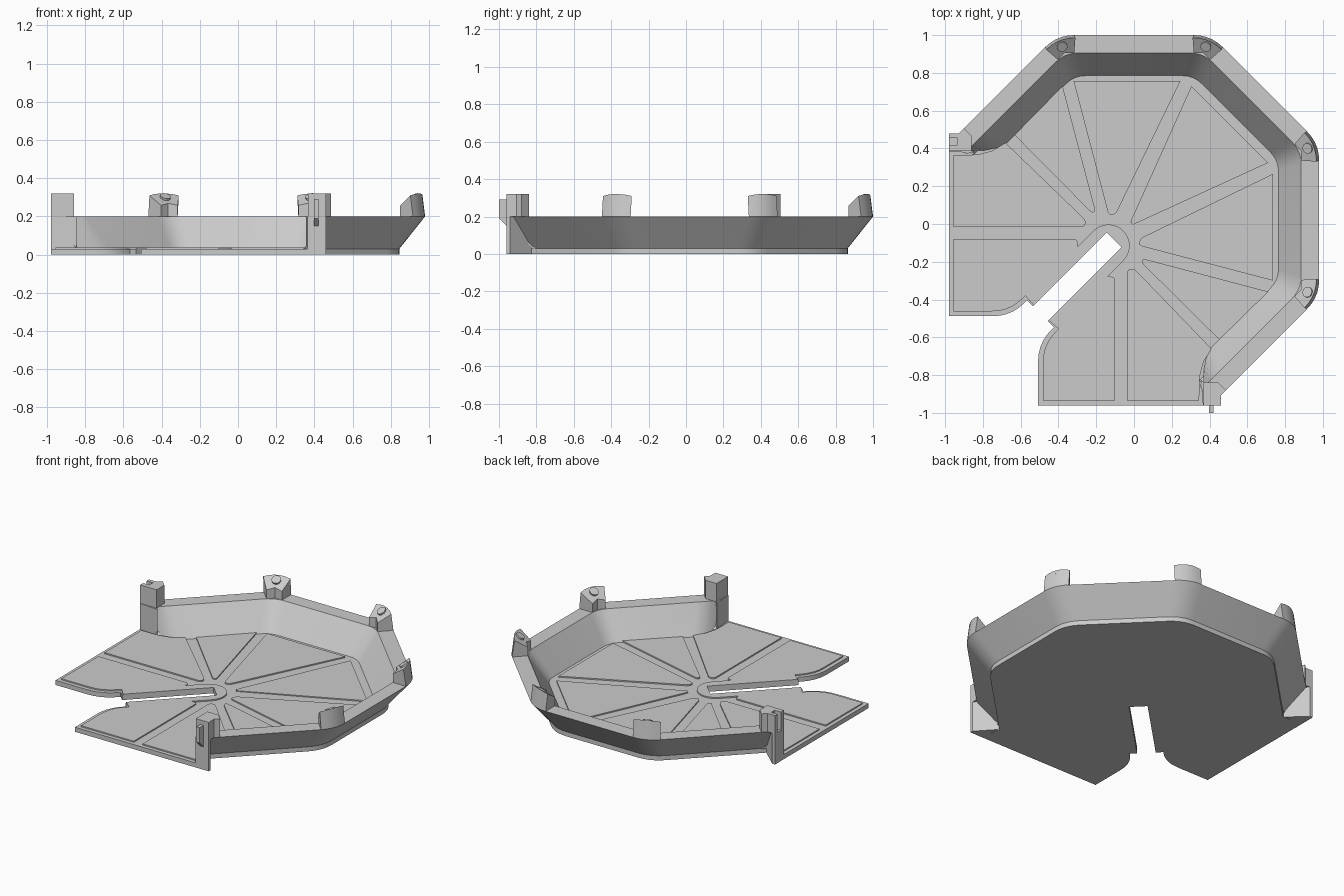
import bpy, bmesh
from math import cos, sin, radians, pi
from mathutils import Vector

old = bpy.data.objects.get("Cube")
if old:
    bpy.data.objects.remove(old)

grey = bpy.data.materials.new("plain grey")
grey.use_nodes = True
grey.diffuse_color = (0.6, 0.6, 0.6, 1)
grey.node_tree.nodes["Principled BSDF"].inputs["Base Color"].default_value = (0.6, 0.6, 0.6, 1)

CENTRE = Vector((0, 0.02, 0))
FLOOR, PANEL, RIM, TOP = 0.03, 0.038, 0.2, 0.32
R_FLOOR, R_RIM, R_IN_TOP, R_IN_LOW = 0.845, 0.98, 0.885, 0.765


def finish(name, bm):
    bmesh.ops.recalc_face_normals(bm, faces=bm.faces)
    mesh = bpy.data.meshes.new(name)
    bm.to_mesh(mesh)
    bm.free()
    mesh.materials.append(grey)
    obj = bpy.data.objects.new(name, mesh)
    obj.location = CENTRE
    bpy.context.collection.objects.link(obj)
    bpy.ops.object.select_all(action='DESELECT')
    obj.select_set(True)
    bpy.context.view_layer.objects.active = obj
    bpy.ops.object.shade_smooth_by_angle(angle=radians(25))
    return obj


def prism(name, pts, z0, z1):
    """Extruded outline; either height may be a function of (x, y)."""
    bm = bmesh.new()
    level = lambda z, p: z(*p) if callable(z) else z
    low = [bm.verts.new((*p[:2], level(z0, p[:2]))) for p in pts]
    high = [bm.verts.new((*p[:2], level(z1, p[:2]))) for p in pts]
    bm.faces.new(low[::-1])
    bm.faces.new(high)
    for i in range(len(pts)):
        j = (i + 1) % len(pts)
        bm.faces.new((low[i], low[j], high[j], high[i]))
    return finish(name, bm)


def rounded(pts, n=5):
    """Round each corner that carries a third value, the tangent length."""
    out = []
    for i, p in enumerate(pts):
        c = Vector(p[:2])
        if len(p) < 3:
            out.append(tuple(c))
            continue
        a = c + (Vector(pts[i - 1][:2]) - c).normalized() * p[2]
        b = c + (Vector(pts[(i + 1) % len(pts)][:2]) - c).normalized() * p[2]
        for k in range(n + 1):
            t = k / n
            out.append(tuple(a * (1 - t) ** 2 + c * 2 * t * (1 - t) + b * t * t))
    return out


def swap(pts):
    """Mirror across the diagonal through the slot."""
    return [(p[1], p[0], *p[2:]) for p in reversed(pts)]


def corner(apothem, deg):
    r = apothem / cos(pi / 8)
    return (r * cos(radians(deg)), r * sin(radians(deg)))


def half_ring(apothem, t):
    pts = [corner(apothem, 22.5), (*corner(apothem, 67.5), t),
           (*corner(apothem, 112.5), t), corner(apothem, 157.5)]
    return rounded(pts)[1:]


def wall_path(apothem, t, ending=None):
    half = half_ring(apothem, t)
    a, b = Vector(half[-2]), Vector(half[-1])
    half = half[:-1] + (ending or [tuple(a.lerp(b, f)) for f in (0.8, 0.88, 0.94, 1)])
    return swap(half) + half


# Floor plate with the slot
side = half_ring(R_FLOOR, 0.09) + rounded([
    (-0.98, 0.37), (-0.98, -0.508), (-0.649, -0.508, 0.1),
    (-0.566, -0.424), (-0.534, -0.456), (-0.144, -0.066)])
prism("floor_plate", swap(side) + side, 0, FLOOR)

# Flared wall
inner_end = [(-0.675, 0.407), (-0.73, 0.382), (-0.79, 0.37), (-0.845, 0.367)]
loops = [(wall_path(R_FLOOR, 0.09), FLOOR), (wall_path(R_RIM, 0.09), RIM),
         (wall_path(R_IN_TOP, 0.07), RIM), (wall_path(R_IN_LOW, 0.06, inner_end), FLOOR)]
bm = bmesh.new()
rows = [[bm.verts.new((*p, z)) for p in path] for path, z in loops]
for r in range(4):
    one, two = rows[r], rows[(r + 1) % 4]
    for i in range(len(one) - 1):
        bm.faces.new((one[i], one[i + 1], two[i + 1], two[i]))
bm.faces.new([row[0] for row in rows])
bm.faces.new([row[-1] for row in rows])
finish("flared_wall", bm)

# Raised floor panels
side_panel = [(-0.955, 0.345), (-0.83, 0.347), (-0.75, 0.368), (-0.68, 0.41),
              (-0.25, -0.005, 0.025), (-0.265, -0.036, 0.015), (-0.955, -0.036)]
corner_panel = [(-0.632, 0.451), (-0.378, 0.71), (-0.2, 0.035, 0.03), (-0.23, 0.045, 0.015)]
edge_panel = [(-0.32, 0.737), (0.246, 0.737), (-0.1, 0.025, 0.03), (-0.135, 0.03, 0.017)]
for label, pts in (("side", side_panel), ("corner", corner_panel), ("edge", edge_panel)):
    prism(label + "_panel_left", rounded(pts), FLOOR, PANEL)
    prism(label + "_panel_right", rounded(swap(pts)), FLOOR, PANEL)
prism("back_panel", rounded([(0.304, 0.71), (0.71, 0.304), (-0.01, -0.02, 0.02),
                             (-0.02, -0.01, 0.02)]), FLOOR, PANEL)

# Front panels joined by the raised band round the slot
band = [(-0.135 + 0.112 * cos(radians(d)), -0.135 + 0.112 * sin(radians(d)))
        for d in range(135, 50, -10)]
front = rounded([(-0.144, -0.066), (-0.53, -0.452), (-0.575, -0.4), (-0.66, -0.482, 0.09),
                 (-0.955, -0.482), (-0.955, -0.1), (-0.3, -0.1, 0.02), (-0.298, -0.138)]) + band
prism("front_panels", front + swap(front), FLOOR, PANEL)

# Sloped lugs with pegs on the rim corners
for deg, label in ((-22.5, "front_right"), (22.5, "back_right"),
                   (67.5, "back_middle"), (112.5, "back_left")):
    u = Vector((cos(radians(deg)), sin(radians(deg))))
    slope = lambda x, y: TOP - (1.043 - u.dot((x, y))) * 0.6
    arc = rounded([corner(R_RIM, deg - 45), (*corner(R_RIM, deg), 0.09),
                   corner(R_RIM, deg + 45)])[1:-1]
    depth = R_RIM - R_IN_TOP
    inward = [Vector((cos(radians(deg + s)), sin(radians(deg + s)))) * depth
              for s in (22.5, -22.5)]
    plan = arc + [tuple(Vector(arc[-1]) - inward[0]), corner(R_IN_TOP, deg),
                  tuple(Vector(arc[0]) - inward[1])]
    lug = prism("lug_" + label, plan, RIM, slope)
    for v in lug.data.vertices:
        if v.co.z > RIM + 0.01 and v.co.xy.dot(u) > 0.99:
            v.co.xy -= u * 0.015
    bm = bmesh.new()
    bmesh.ops.create_cone(bm, cap_ends=True, segments=20, radius1=0.028, radius2=0.028, depth=0.03)
    normal = Vector((-0.6 * u.x, -0.6 * u.y, 1))
    bm.transform(normal.to_track_quat('Z', 'Y').to_matrix().to_4x4())
    bmesh.ops.translate(bm, verts=bm.verts, vec=(u.x, u.y, slope(u.x, u.y)))
    finish("peg_" + label, bm)

# End posts: plain foot, taller head
foot = [(-0.98, 0.365), (-0.845, 0.355), (-0.96, 0.46), (-0.98, 0.46)]
head = [(-0.98, 0.46), (-0.926, 0.46), (-0.9, 0.486), (-0.86, 0.446), (-0.86, 0.367), (-0.98, 0.367)]
notch = [(-0.98, 0.398), (-0.935, 0.398), (-0.935, 0.435), (-0.98, 0.435)]
prism("post_foot_left", foot, 0, RIM)
prism("post_foot_right", swap(foot), 0, RIM)
prism("post_head_left", head + notch, RIM, TOP)
prism("post_head_right", swap(head), RIM, TOP)

# Locating tab on the right post
prism("locating_tab", [(0.398, -0.97), (0.398, -1.02), (0.422, -1.02), (0.422, -0.97)],
      lambda x, y: 0.19 - (y + 1.02), 0.29)
